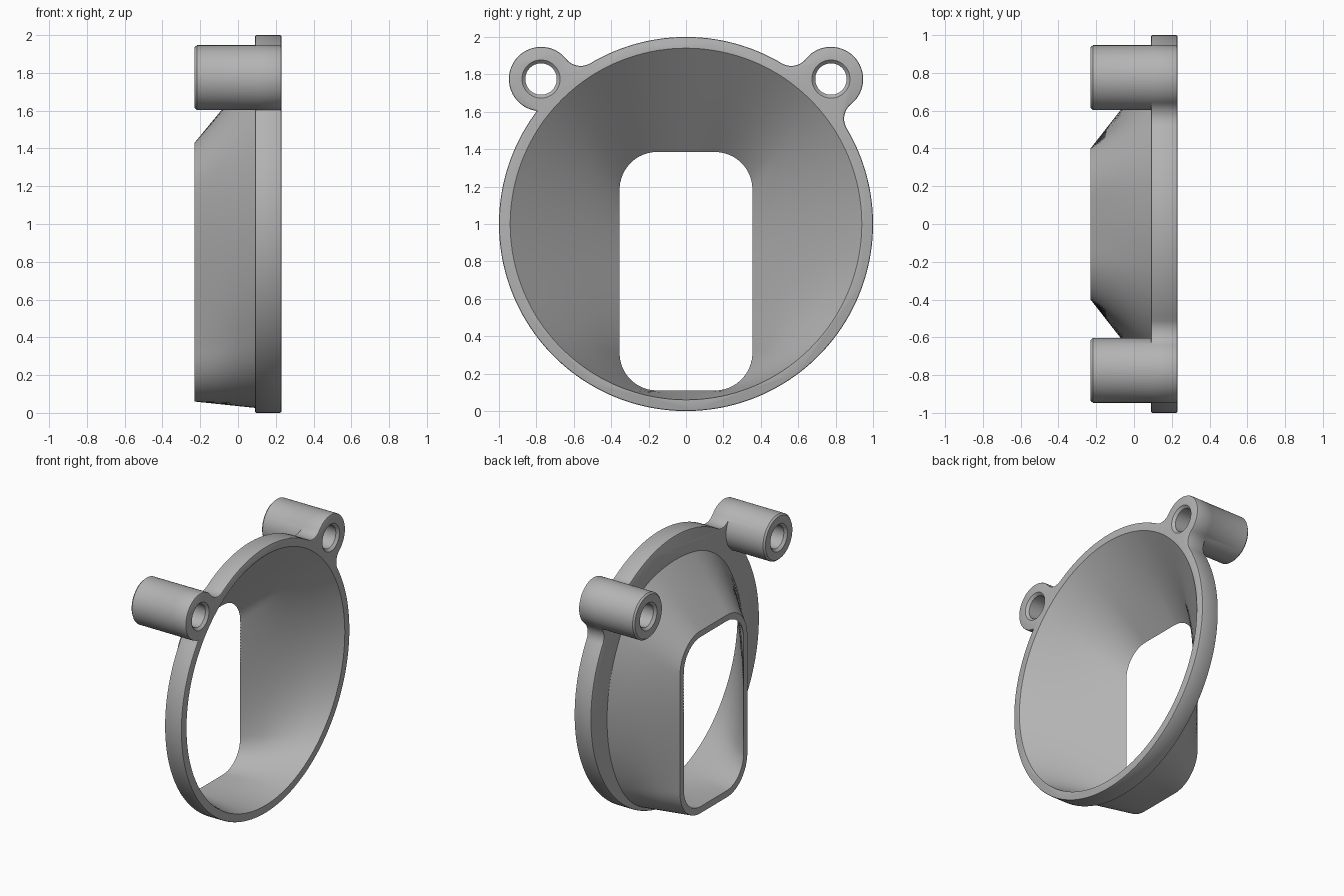
import bpy, bmesh
from math import sin, cos, pi, radians, acos, asin, atan2, sqrt
from mathutils import Vector

cube = bpy.data.objects.get("Cube")
if cube:
    bpy.data.objects.remove(cube)

BACK, FRONT, PLATE_BACK = -0.23, 0.23, 0.09
CZ = 1.0                       # height of the ring centre
BOSS, BOSS_R, FILLET = 0.775, 0.172, 0.10
N = 160

grey = bpy.data.materials.new("plain grey")
grey.use_nodes = True
grey.diffuse_color = (0.45, 0.45, 0.45, 1)
grey.node_tree.nodes["Principled BSDF"].inputs["Base Color"].default_value = grey.diffuse_color


def loft(name, sections):
    """Solid from closed sections, each given as (x, [(y, z), ...])."""
    bm = bmesh.new()
    rings = [[bm.verts.new((x, p[0], p[1])) for p in pts] for x, pts in sections]
    n = len(rings[0])
    for a, b in zip(rings, rings[1:]):
        for i in range(n):
            j = (i + 1) % n
            bm.faces.new((a[i], a[j], b[j], b[i]))
    bm.faces.new(rings[0])
    bm.faces.new(rings[-1])
    bmesh.ops.recalc_face_normals(bm, faces=bm.faces)
    mesh = bpy.data.meshes.new(name)
    bm.to_mesh(mesh)
    bm.free()
    mesh.materials.append(grey)
    obj = bpy.data.objects.new(name, mesh)
    bpy.context.collection.objects.link(obj)
    return obj


def arc(cy, cz, r, a, b, n):
    """Points on an arc, angles measured from the top towards +y."""
    return [(cy + r * sin(a + (b - a) * i / n), cz + r * cos(a + (b - a) * i / n))
            for i in range(n + 1)]


def circle(r, cy=0.0, cz=CZ, n=N):
    return arc(cy, cz, r, 0, 2 * pi, n)[:-1]


def rounded_rect(w, bottom, top, r):
    """Rounded rectangle resampled evenly by length, starting at top middle."""
    k = [(0.0, top)]
    for sy, sz, a in ((1, 1, 0), (1, 0, 1), (-1, 0, 2), (-1, 1, 3)):
        cz = top - r if sz else bottom + r
        k += arc(sy * (w - r), cz, r, a * pi / 2, (a + 1) * pi / 2, 24)
    k = [Vector(p) for p in k + [k[0]]]
    total = sum((b - a).length for a, b in zip(k, k[1:]))
    pts, seg, done = [], 0, 0.0
    for i in range(N):
        goal = total * i / N
        while done + (k[seg + 1] - k[seg]).length < goal:
            done += (k[seg + 1] - k[seg]).length
            seg += 1
        d = k[seg + 1] - k[seg]
        pts.append(tuple(k[seg] + d * ((goal - done) / max(d.length, 1e-9))))
    return pts


def duct(name, rect, ring, t_list):
    """Straight blend from the rear rectangle to the front circle."""
    return loft(name, [(BACK + t * (FRONT - BACK),
                        [(a[0] + t * (b[0] - a[0]), a[1] + t * (b[1] - a[1]))
                         for a, b in zip(rect, ring)]) for t in t_list])


def plate_outline():
    """Ring with two ears; three of the four ear joints are filleted."""
    d = BOSS * sqrt(2)
    c, s = 1 + FILLET, BOSS_R + FILLET
    spread = acos((d * d + c * c - s * s) / (2 * d * c))
    cross = acos((d * d + 1 - BOSS_R ** 2) / (2 * d))
    fillets = [pi / 4 - spread, pi / 4 + spread, -pi / 4 + spread]

    def fillet(f, side, leaving_ring):
        cy, cz = c * sin(f), CZ + c * cos(f)
        to_ring = atan2(-cy, CZ - cz)
        to_boss = atan2(side * BOSS - cy, CZ + BOSS - cz)
        turn = (to_boss - to_ring + pi) % (2 * pi) - pi
        pts = arc(cy, cz, FILLET, to_ring, to_ring + turn, 10)
        return pts if leaving_ring else pts[::-1]

    def ear(side, start, end):
        cy, cz = side * BOSS, CZ + BOSS
        a = atan2(start[0] - cy, start[1] - cz)
        b = atan2(end[0] - cy, end[1] - cz)
        return arc(cy, cz, BOSS_R, a, a + (b - a) % (2 * pi), 40)[1:-1]

    right_in, right_out = fillet(fillets[0], 1, True), fillet(fillets[1], 1, False)
    left_out = fillet(fillets[2], -1, False)
    low = 2 * pi - pi / 4 - cross
    sweep = arc(0, CZ, 1, fillets[1], low, 120)
    top = arc(0, CZ, 1, fillets[2], fillets[0], 36)
    return (right_in + ear(1, right_in[-1], right_out[0]) + right_out + sweep[1:]
            + ear(-1, sweep[-1], left_out[0]) + left_out + top[1:-1])


def boolean(target, tool, operation):
    mod = target.modifiers.new(operation, 'BOOLEAN')
    mod.operation, mod.solver, mod.object = operation, 'EXACT', tool
    bpy.context.view_layer.objects.active = target
    bpy.ops.object.modifier_apply(modifier=mod.name)
    bpy.data.objects.remove(tool)


# Flange plate with softened rim
body = loft("duct_flange", [(PLATE_BACK, plate_outline()), (FRONT, plate_outline())])
bevel = body.modifiers.new("rim", 'BEVEL')
bevel.width, bevel.segments, bevel.limit_method = 0.008, 2, 'ANGLE'
bevel.angle_limit = radians(60)
bpy.context.view_layer.objects.active = body
bpy.ops.object.modifier_apply(modifier=bevel.name)

# Duct shell outside
boolean(body, duct("duct_outside", rounded_rect(0.40, 0.06, 1.43, 0.24),
                   circle(0.988), (0, 0.25, 0.5, 0.75, 0.93)), 'UNION')

# Screw bosses with chamfered rear ends
for side in (-1, 1):
    steps = ((BACK, BOSS_R - 0.012), (BACK + 0.012, BOSS_R - 0.0005), (0.2, BOSS_R - 0.0005))
    boolean(body, loft("screw_boss", [(x, circle(r, side * BOSS, CZ + BOSS, 64))
                                      for x, r in steps]), 'UNION')

# Duct opening
boolean(body, duct("duct_opening", rounded_rect(0.355, 0.11, 1.385, 0.20),
                   circle(0.94), (-0.03, 0.25, 0.5, 0.75, 1.03)), 'DIFFERENCE')

# Screw holes, countersunk at both ends
for side in (-1, 1):
    steps = ((BACK - 0.02, 0.122), (BACK + 0.018, 0.084), (FRONT - 0.018, 0.084), (FRONT + 0.02, 0.122))
    boolean(body, loft("screw_hole", [(x, circle(r, side * BOSS, CZ + BOSS, 48))
                                      for x, r in steps]), 'DIFFERENCE')

bpy.ops.object.select_all(action='DESELECT')
body.select_set(True)
bpy.context.view_layer.objects.active = body
bpy.ops.object.shade_smooth_by_angle(angle=radians(25))
